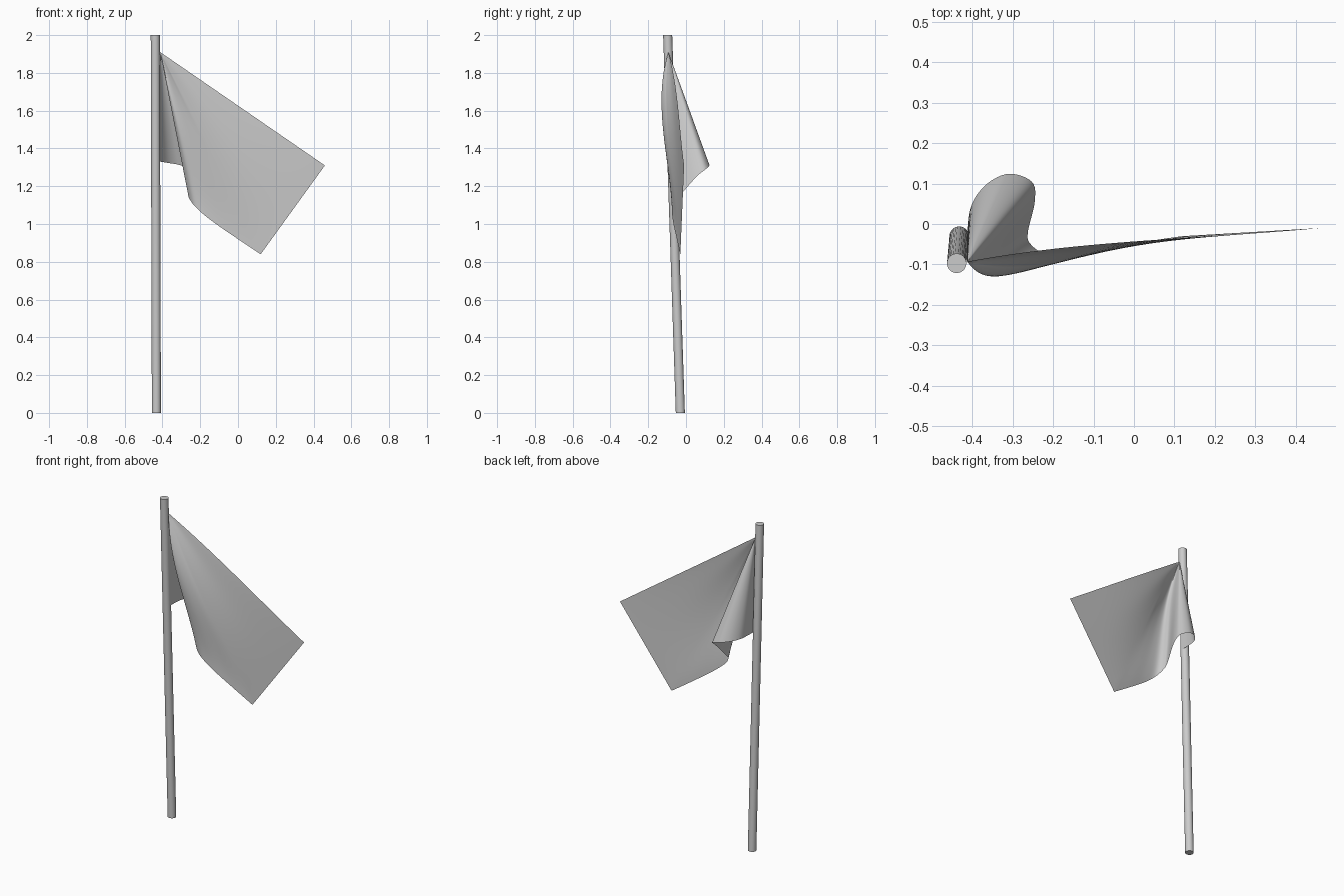
import bpy, bmesh
from mathutils import Vector

if "Cube" in bpy.data.objects:
    bpy.data.objects.remove(bpy.data.objects["Cube"])


def catmull(points, steps):
    """Smooth curve through control points of any dimension."""
    pts = [Vector(p) for p in points]
    pts = [pts[0] * 2 - pts[1]] + pts + [pts[-1] * 2 - pts[-2]]
    out = []
    for a, b, c, d in zip(pts, pts[1:], pts[2:], pts[3:]):
        for i in range(steps):
            t = i / steps
            out.append(0.5 * (2 * b + (c - a) * t + (2 * a - 5 * b + 4 * c - d) * t * t
                              + (3 * b - a - 3 * c + d) * t ** 3))
    return out + [pts[-2]]


# Slightly leaning flag pole
base, tip = Vector((-0.432, -0.030, 0)), Vector((-0.438, -0.097, 2))
bpy.ops.mesh.primitive_cylinder_add(vertices=32, radius=0.024, depth=2)
pole = bpy.context.object
pole.name = "pole"
for v in pole.data.vertices:
    c = tip if v.co.z > 0 else base
    v.co = Vector((v.co.x + c.x, v.co.y + c.y, c.z))
bpy.ops.object.shade_smooth_by_angle()

# Flag cloth: folds fan out from the upper hoist corner to the free border.
# Border points are x, y, z and the sideways belly of the cloth halfway.
corner = Vector((-0.412, -0.093, 1.91))
lower = [(-0.412, -0.075, 1.33, 0), (-0.411, -0.010, 1.33, 0),
         (-0.400, 0.050, 1.328, 0), (-0.362, 0.100, 1.322, 0),
         (-0.308, 0.124, 1.312, 0), (-0.252, 0.104, 1.29, 0),
         (-0.245, 0.055, 1.25, -0.005), (-0.262, -0.020, 1.165, -0.025),
         (-0.255, -0.050, 1.13, -0.036), (-0.215, -0.073, 1.08, -0.042),
         (-0.130, -0.068, 1.01, -0.042), (0, -0.048, 0.92, -0.036),
         (0.12, -0.030, 0.84, -0.028)]
fly = [(0.12, -0.030, 0.84, -0.028), (0.29, -0.020, 1.075, -0.002), (0.46, -0.010, 1.31, 0.012)]
border = catmull(lower, 6) + catmull(fly, 10)[1:]
rings = 24

bm = bmesh.new()
apex = bm.verts.new(corner)
lines = []
for p in border:
    line = []
    for i in range(1, rings + 1):
        t = i / rings
        q = corner.lerp(p.xyz, t)
        q.y += p.w * 6.75 * t * (1 - t) ** 2
        line.append(bm.verts.new(q))
    lines.append(line)
for a, b in zip(lines, lines[1:]):
    bm.faces.new((apex, a[0], b[0]))
    for i in range(rings - 1):
        bm.faces.new((a[i], a[i + 1], b[i + 1], b[i]))
for f in bm.faces:
    f.smooth = True
mesh = bpy.data.meshes.new("flag_cloth")
bm.to_mesh(mesh)
bm.free()
bpy.context.collection.objects.link(bpy.data.objects.new("flag_cloth", mesh))
